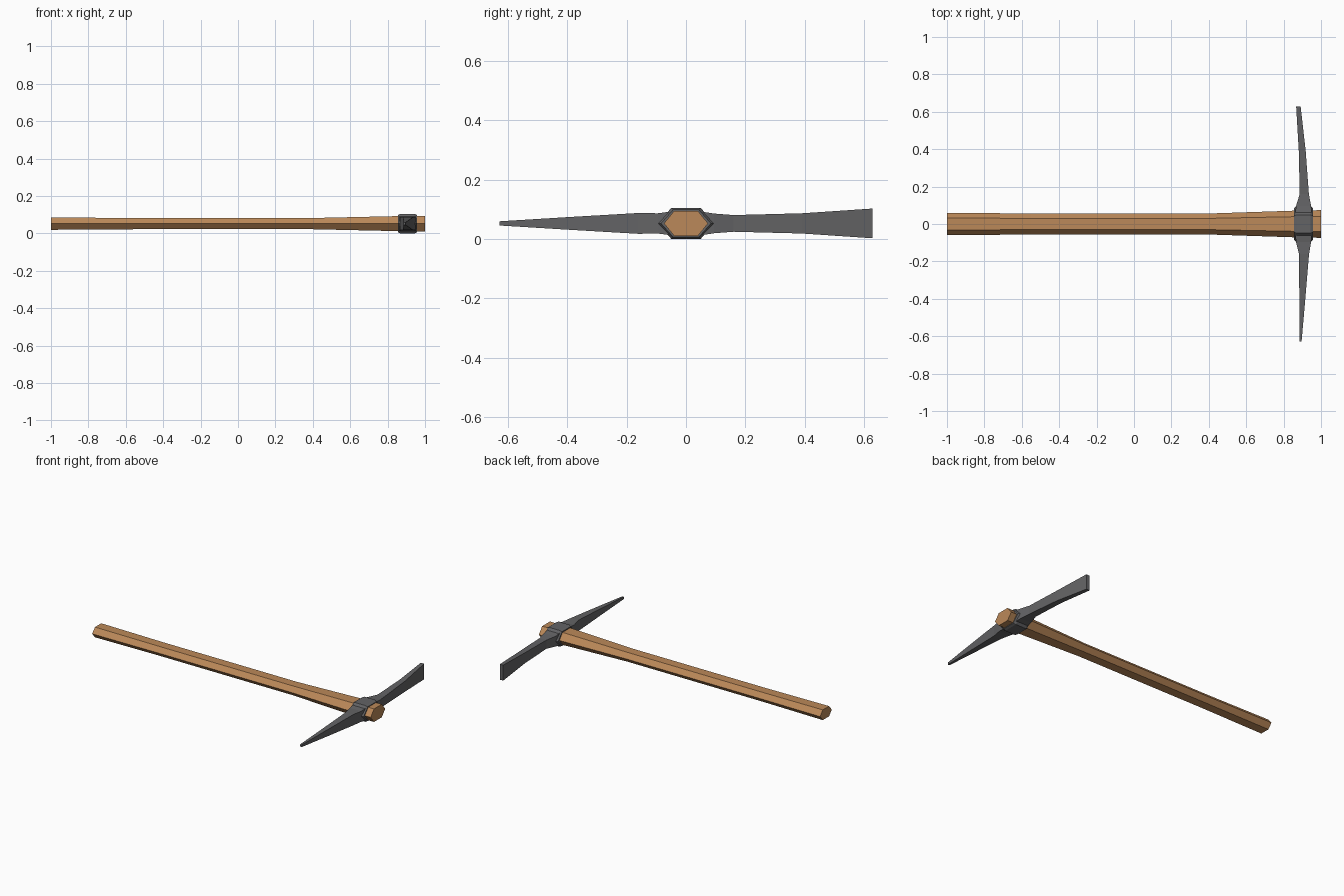
import bpy, bmesh

if "Cube" in bpy.data.objects:
    bpy.data.objects.remove(bpy.data.objects["Cube"])

ZC = 0.0525  # height of the tool's centre line


def material(name, rgb):
    m = bpy.data.materials.new(name)
    m.diffuse_color = (*rgb, 1)
    m.use_nodes = True
    m.node_tree.nodes["Principled BSDF"].inputs["Base Color"].default_value = m.diffuse_color
    return m


wood = material("warm wood", (0.50, 0.25, 0.10))
steel = material("dark steel", (0.125, 0.125, 0.13))


def loft(name, rings, mat):
    """Skin a row of equal-sized point rings and cap both ends."""
    bm = bmesh.new()
    loops = [[bm.verts.new(p) for p in ring] for ring in rings]
    for a, b in zip(loops, loops[1:]):
        for i in range(len(a)):
            j = (i + 1) % len(a)
            bm.faces.new((a[i], a[j], b[j], b[i]))
    bm.faces.new(loops[0])
    bm.faces.new(loops[-1])
    bmesh.ops.recalc_face_normals(bm, faces=bm.faces)
    me = bpy.data.meshes.new(name)
    bm.to_mesh(me)
    bm.free()
    me.materials.append(mat)
    ob = bpy.data.objects.new(name, me)
    bpy.context.collection.objects.link(ob)
    return ob


def hexagon(x, point, flat, h):
    """Hexagon across x: points at +-y, flats above and below."""
    return [(x, y, ZC + z) for y, z in
            ((point, 0), (flat, h), (-flat, h), (-point, 0), (-flat, -h), (flat, -h))]


def block(y, x0, x1, h):
    """Rectangular section of an arm at y."""
    return [(x0, y, ZC - h), (x1, y, ZC - h), (x1, y, ZC + h), (x0, y, ZC + h)]


# Six-sided handle, thicker at the head
loft("handle", [hexagon(*s) for s in (
    (-1, 0.060, 0.032, 0.033), (-0.55, 0.056, 0.030, 0.030),
    (0.4, 0.056, 0.030, 0.030), (0.85, 0.071, 0.039, 0.040),
    (1, 0.074, 0.040, 0.042))], wood)

# Collar around the handle, with bevelled rims
loft("head_collar", [hexagon(*s) for s in (
    (0.855, 0.084, 0.043, 0.046), (0.869, 0.096, 0.049, 0.0525),
    (0.944, 0.096, 0.049, 0.0525), (0.958, 0.084, 0.043, 0.046))], steel)

# Pointed pick arm
loft("pick_arm", [block(*s) for s in (
    (-0.05, 0.862, 0.951, 0.040), (-0.095, 0.866, 0.947, 0.034),
    (-0.16, 0.882, 0.936, 0.035), (-0.40, 0.884, 0.916, 0.021),
    (-0.628, 0.884, 0.896, 0.007))], steel)

# Flat, flared adze arm
loft("adze_arm", [block(*s) for s in (
    (0.05, 0.862, 0.951, 0.040), (0.095, 0.866, 0.947, 0.033),
    (0.16, 0.886, 0.935, 0.028), (0.39, 0.881, 0.918, 0.034),
    (0.628, 0.867, 0.891, 0.050))], steel)
